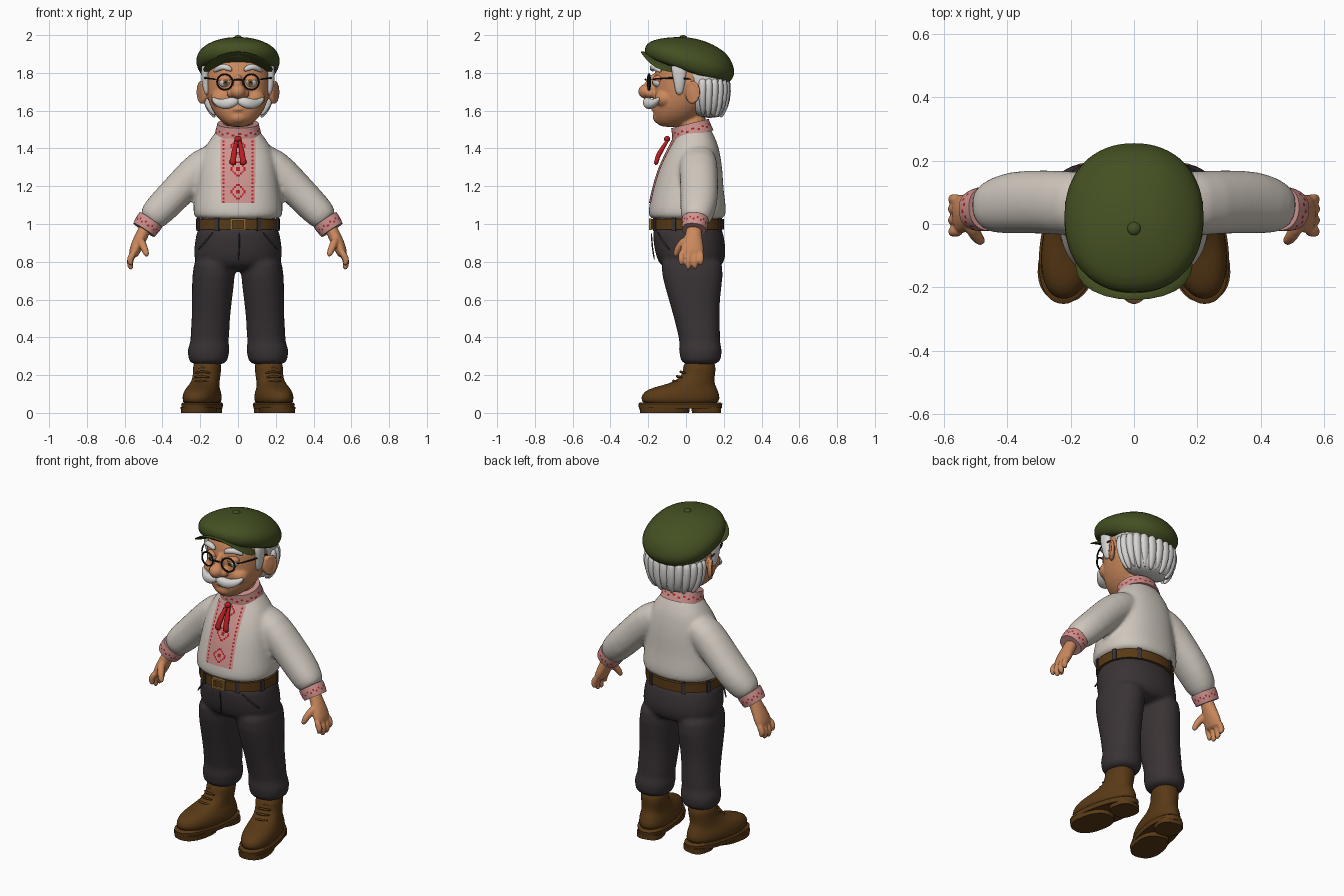
import bpy, bmesh, math
from mathutils import Vector, Matrix

if "Cube" in bpy.data.objects:
    bpy.data.objects.remove(bpy.data.objects["Cube"])

COLOURS = {
    "shirt_linen": (.62, .57, .51), "trouser_charcoal": (.042, .033, .035),
    "boot_brown": (.1, .042, .008), "skin": (.6, .25, .11),
    "white_hair": (.68, .67, .65), "red_thread": (.5, .012, .015),
    "pink_embroidery": (.6, .29, .27), "cap_green": (.058, .08, .016),
    "dark_wire": (.012, .012, .013), "brass": (.27, .15, .035)}
MATS = {}
for label, rgb in COLOURS.items():
    m = bpy.data.materials.new(label)
    m.use_nodes = True
    m.diffuse_color = (*rgb, 1)
    m.node_tree.nodes["Principled BSDF"].inputs["Base Color"].default_value = (*rgb, 1)
    MATS[label] = m


def new(name, bm, *mats):
    bmesh.ops.recalc_face_normals(bm, faces=bm.faces)
    me = bpy.data.meshes.new(name)
    bm.to_mesh(me)
    bm.free()
    for k in mats:
        me.materials.append(MATS[k])
    for p in me.polygons:
        p.use_smooth = True
    ob = bpy.data.objects.new(name, me)
    bpy.context.scene.collection.objects.link(ob)
    return ob


def rotated(loc, rot=(0, 0, 0), scale=(1, 1, 1)):
    turn = [Matrix.Rotation(math.radians(a), 4, ax) for a, ax in zip(rot, "XYZ")]
    return Matrix.Translation(loc) @ turn[2] @ turn[1] @ turn[0] @ Matrix.Diagonal((*scale, 1))


def outline(a, e):
    c, s = math.cos(a), math.sin(a)
    return math.copysign(abs(c) ** (2 / e), c), math.copysign(abs(s) ** (2 / e), s)


def tube(name, pts, *mats, flat=False, n=16, e=2.2, sub=1, matrix=None):
    """Loft rings (x, y, z, width, depth) along a path; flat keeps rings level."""
    bm = bmesh.new()
    cs = [Vector(p[:3]) for p in pts]
    ref = Vector((0, 0, 1)) if abs((cs[-1] - cs[0]).normalized().y) > .8 else Vector((0, 1, 0))
    rings = []
    for i, p in enumerate(pts):
        t = (cs[min(i + 1, len(cs) - 1)] - cs[max(i - 1, 0)]).normalized()
        if flat:
            t = Vector((0, 0, 1))
        u = ref.cross(t).normalized()
        v = t.cross(u)
        shape = [outline(math.tau * k / n, e) for k in range(n)]
        rings.append([bm.verts.new(cs[i] + u * c * p[3] + v * s * p[4]) for c, s in shape])
    for a, b in zip(rings, rings[1:]):
        for k in range(n):
            bm.faces.new((a[k], a[(k + 1) % n], b[(k + 1) % n], b[k]))
    bm.faces.new(rings[0])
    bm.faces.new(rings[-1])
    if matrix:
        bm.transform(matrix)
    ob = new(name, bm, *mats)
    if sub:
        ob.modifiers.new("round", "SUBSURF").levels = sub
        ob.modifiers["round"].render_levels = sub
    return ob


def stack(name, rows, *mats, **kw):
    """Level rings given as (z, y, half width, half depth)."""
    return tube(name, [(0, y, z, a, b) for z, y, a, b in rows], *mats, flat=True, **kw)


def cord(name, pts, r, mat):
    return tube(name, [(*p, r, r) for p in pts], mat, n=8, e=2)


def ball(name, loc, scale, mat, rot=(0, 0, 0)):
    bm = bmesh.new()
    bmesh.ops.create_uvsphere(bm, u_segments=24, v_segments=14, radius=1, matrix=rotated(loc, rot, scale))
    return new(name, bm, mat)


def box(name, loc, scale, mat, rot=(0, 0, 0)):
    bm = bmesh.new()
    bmesh.ops.create_cube(bm, size=2, matrix=rotated(loc, rot, scale))
    return new(name, bm, mat)


def ring(name, major, minor, matrix, mat):
    return_pts = [(major * math.cos(a), major * math.sin(a)) for a in (math.tau * k / 32 for k in range(32))]
    bm = bmesh.new()
    loops = []
    for x, y in return_pts:
        d = Vector((x, y, 0)).normalized()
        loops.append([bm.verts.new(Vector((x, y, 0)) + d * minor * math.cos(b) + Vector((0, 0, minor * math.sin(b))))
                      for b in (math.tau * k / 8 for k in range(8))])
    for a, b in zip(loops, loops[1:] + loops[:1]):
        for k in range(8):
            bm.faces.new((a[k], a[(k + 1) % 8], b[(k + 1) % 8], b[k]))
    bm.transform(matrix)
    return new(name, bm, mat)


def mirror(ob):
    ob.modifiers.new("other_side", "MIRROR").use_mirror_merge = False
    return ob


def fuse(obs, voxel, soften):
    with bpy.context.temp_override(active_object=obs[0], object=obs[0],
                                   selected_objects=obs, selected_editable_objects=obs):
        bpy.ops.object.join()
    r = obs[0].modifiers.new("blend", "REMESH")
    r.mode, r.voxel_size, r.use_smooth_shade = "VOXEL", voxel, True
    s = obs[0].modifiers.new("soften", "SMOOTH")
    s.factor, s.iterations = .5, soften
    return obs[0]


# Shirt: body and both sleeves blended together
parts = [stack("shirt", [(1.02, .005, .215, .185), (1.04, .005, .238, .207), (1.09, .008, .24, .207),
                         (1.18, .01, .224, .189), (1.28, .022, .212, .174), (1.36, .035, .197, .149),
                         (1.43, .045, .165, .124), (1.49, .045, .115, .092), (1.52, .04, .1, .085)],
               "shirt_linen", n=24, e=2.3)]
for s in (1, -1):
    parts.append(tube("sleeve", [(s * .08, .06, 1.37, .08, .1), (s * .19, .065, 1.31, .098, .105),
                                 (s * .285, .07, 1.21, .092, .102), (s * .38, .07, 1.11, .09, .102),
                                 (s * .445, .055, 1.045, .083, .088), (s * .478, .048, 1.005, .062, .064)],
                      "shirt_linen"))
shirt = fuse(parts, .012, 5)

# Embroidered front panel wrapped onto the shirt
bm = bmesh.new()
bmesh.ops.create_grid(bm, x_segments=18, y_segments=34, size=1,
                      matrix=rotated((0, -.4, 1.28), (90, 0, 0), (.09, .17, 1)))
for f in bm.faces:
    c = f.calc_center_median()
    i, j = int((c.x + .09) * 100), int((c.z - 1.11) * 100)
    diamond = int(abs(i - 8.5) + abs(j % 12 - 5.5))
    f.material_index = int(diamond in (1, 4) or (i in (1, 16) and j % 2 == 0))
panel = new("embroidered_panel", bm, "pink_embroidery", "red_thread")
w = panel.modifiers.new("wrap", "SHRINKWRAP")
w.target, w.wrap_method, w.wrap_mode, w.offset = shirt, "PROJECT", "ABOVE_SURFACE", .005
w.use_project_y = True

# Collar and cuffs with stitched red squares
collar = stack("collar", [(-.035, 0, .124, .112), (-.015, 0, .12, .109), (-.005, 0, .118, .107),
                          (.005, 0, .115, .105), (.03, 0, .11, .102)], "pink_embroidery", "red_thread",
               n=48, sub=0, matrix=rotated((0, .028, 1.503), (14, 0, 0)))
cuff = mirror(tube("cuffs", [(.462, .049, 1.022, .072, .07), (.475, .047, 1.003, .072, .07),
                             (.481, .046, .994, .071, .069), (.487, .045, .985, .07, .068),
                             (.498, .043, .968, .066, .064)], "pink_embroidery", "red_thread", n=48, sub=0))
for ob in (collar, cuff):
    for p in ob.data.polygons:
        row, k = divmod(p.index, 48)
        p.material_index = int(row in (1, 2) and (k + 2 * row) % 4 == 0)

# Neck tie with two tassels
mirror(tube("tassels", [(.006, -.09, 1.455, .008, .008), (.016, -.122, 1.405, .011, .011),
                        (.021, -.143, 1.37, .018, .014), (.024, -.15, 1.355, .012, .011),
                        (.03, -.162, 1.31, .024, .014)], "red_thread"))
ball("tie_knot", (0, -.1, 1.45), (.02, .016, .016), "red_thread")

# Trousers
parts = [stack("trousers", [(1.0, .008, .212, .182), (.95, .01, .222, .188), (.87, .022, .236, .192),
                            (.8, .028, .235, .18), (.75, .03, .19, .14)], "trouser_charcoal", n=24)]
for s in (1, -1):
    legs = [(.12, .025, .86, .11, .175), (.13, .035, .72, .117, .166), (.138, .043, .6, .108, .137),
            (.145, .06, .48, .102, .12), (.149, .07, .41, .106, .114), (.151, .072, .38, .1, .108),
            (.156, .077, .33, .117, .118), (.157, .077, .305, .107, .111), (.158, .078, .28, .11, .112),
            (.158, .075, .25, .08, .08)]
    parts.append(tube("leg", [(s * p[0], *p[1:]) for p in legs], "trouser_charcoal", flat=True))
fuse(parts, .012, 4)
cord("fly_seam", [(.006, -.183, .96), (.008, -.18, .88), (0, -.165, .8)], .004, "trouser_charcoal")
mirror(cord("pocket_seams", [(.13, -.152, .96), (.17, -.125, .91), (.215, -.085, .86)], .005, "trouser_charcoal"))

# Belt, loops and buckle
stack("belt", [(.97, .008, .222, .192), (1.026, .008, .222, .192)], "boot_brown", n=48, sub=0)
for deg in (20, 62, 118, 160, 200, 242, 298, 340):
    c, s = outline(math.radians(deg), 2.2)
    box("belt_loop", (.222 * c, .008 + .192 * s, .998), (.006, .012, .034), "trouser_charcoal", (0, 0, deg))
for s in (1, -1):
    box("buckle_side", (s * .036, -.19, .998), (.006, .007, .03), "brass")
    box("buckle_bar", (0, -.19, .998 + s * .026), (.04, .007, .005), "brass")

# Boots, toes turned out
place = rotated((.19, -.03, 0), (0, 0, 12))


def boot(name, pts, **kw):
    return mirror(tube(name, pts, "boot_brown", flat=True, matrix=place, **kw))


boot("boot_uppers", [(0, 0, .035, .09, .212), (0, 0, .08, .097, .214), (0, .003, .112, .09, .203),
                     (0, .025, .136, .08, .17), (0, .065, .155, .074, .12), (-.003, .092, .185, .072, .092),
                     (-.005, .105, .22, .073, .086), (-.005, .105, .29, .076, .086)], n=24)
boot("boot_welts", [(0, 0, .022, .097, .222), (0, 0, .048, .1, .226), (0, 0, .054, .093, .218)], n=48, sub=0)
boot("boot_heels", [(0, .142, 0, .073, .075), (0, .14, .03, .075, .077)], n=32, sub=0, e=2.8)
boot("boot_soles", [(0, -.085, 0, .088, .13), (0, -.085, .03, .092, .134)], n=32, sub=0, e=2.4)
for k in range(4):
    y, z = -.05 + .02 * k, .162 + .024 * k
    lace = cord("boot_laces", [(-.045, y + .035, z), (0, y, z + .012), (.045, y + .035, z)], .007, "boot_brown")
    lace.data.transform(place)
    mirror(lace)

# Hands: palm, four fingers and thumb
for s, side in ((1, "left"), (-1, "right")):
    def limb(name, pts):
        return tube(name, [(s * p[0], *p[1:]) for p in pts], "skin", n=12, e=2)
    parts = [limb(side + "_hand", [(.48, .045, 1.0, .036, .042), (.51, .04, .94, .035, .044),
                                   (.533, .035, .89, .035, .062), (.55, .03, .85, .03, .066),
                                   (.557, .03, .825, .022, .058)])]
    for y, tip in ((-.024, .785), (.012, .762), (.047, .765), (.078, .785)):
        parts.append(limb("finger", [(.548, y, .86, .018, .017), (.571, y, .815, .02, .018),
                                     (.573, y, tip + .02, .018, .017), (.563, y, tip - .006, .011, .011)]))
    parts.append(limb("thumb", [(.522, .01, .925, .024, .026), (.502, -.035, .885, .021, .021),
                                (.487, -.052, .85, .019, .018), (.48, -.057, .825, .01, .01)]))
    fuse(parts, .006, 3)

# Head with nose, cheeks, chin and ears
parts = [stack("head", [(1.512, -.075, .035, .05), (1.53, -.07, .075, .088), (1.57, -.05, .118, .122),
                        (1.62, -.03, .147, .147), (1.68, 0, .167, .172), (1.75, .01, .174, .18),
                        (1.82, .01, .172, .177), (1.88, .01, .14, .15), (1.92, .02, .08, .09)], "skin", n=24),
         stack("neck", [(1.44, .035, .09, .085), (1.62, .03, .09, .085)], "skin"),
         ball("chin", (0, -.125, 1.567), (.06, .052, .042), "skin"),
         ball("lower_lip", (0, -.165, 1.607), (.035, .02, .012), "skin"),
         ball("nose", (0, -.208, 1.702), (.042, .046, .04), "skin"),
         ball("nose_bridge", (0, -.18, 1.745), (.024, .035, .05), "skin", (-20, 0, 0))]
for s in (1, -1):
    parts += [ball("nostril", (s * .035, -.19, 1.692), (.026, .03, .025), "skin"),
              ball("cheek", (s * .085, -.112, 1.665), (.06, .055, .05), "skin"),
              ball("ear", (s * .188, .032, 1.695), (.016, .04, .062), "skin", (0, 0, -s * 28)),
              ring("ear_rim", 1, .2, rotated((s * .195, .036, 1.698), (0, 90, -s * 28), (.052, .037, .05)), "skin")]
fuse(parts, .007, 3)

# Eyes and spectacles
for name, loc, size, mat in (("eyes", (.068, -.142, 1.752), (.034, .034, .03), "white_hair"),
                             ("eyelids", (.068, -.139, 1.766), (.038, .036, .025), "skin"),
                             ("irises", (.066, -.166, 1.75), (.017, .013, .017), "brass"),
                             ("pupils", (.066, -.173, 1.75), (.009, .008, .009), "dark_wire")):
    mirror(ball(name, loc, size, mat))
mirror(ring("spectacle_rims", .041, .005, rotated((.07, -.196, 1.752), (90, 0, 8)), "dark_wire"))
cord("spectacle_bridge", [(-.03, -.203, 1.76), (0, -.222, 1.768), (.03, -.203, 1.76)], .005, "dark_wire")
mirror(cord("spectacle_arms", [(.11, -.19, 1.765), (.165, -.12, 1.772), (.185, -.03, 1.775), (.188, .03, 1.765)],
            .005, "dark_wire"))

# Moustache and eyebrows
mirror(tube("moustache", [(-.004, -.198, 1.655, .016, .018), (.03, -.206, 1.645, .029, .027),
                          (.065, -.196, 1.634, .031, .028), (.1, -.172, 1.638, .023, .022),
                          (.125, -.152, 1.655, .014, .014), (.136, -.143, 1.668, .005, .005)], "white_hair", sub=2))
mirror(tube("eyebrows", [(.03, -.176, 1.812, .01, .012), (.06, -.178, 1.832, .018, .018),
                         (.095, -.163, 1.832, .017, .018), (.13, -.132, 1.805, .008, .01)], "white_hair", sub=2))

# Hair: back mass, sideburns and overlapping locks
stack("hair", [(1.56, .125, .1, .06), (1.6, .112, .145, .1), (1.66, .11, .17, .115), (1.74, .1, .182, .122),
               (1.82, .08, .186, .13), (1.86, .07, .16, .12)], "white_hair", n=24)
mirror(tube("sideburns", [(.172, -.04, 1.86, .02, .045), (.176, -.035, 1.8, .022, .04),
                          (.17, -.035, 1.73, .02, .026), (.162, -.035, 1.68, .012, .018)], "white_hair"))
for k in range(13):
    a = math.radians(-6 + 16 * k)
    x, y = math.cos(a), math.sin(a)
    low = .012 * (k % 2)
    tube("hair_lock", [(.17 * x, .1 + .11 * y, 1.78, .025, .025), (.174 * x, .1 + .12 * y, 1.7, .03, .022),
                       (.152 * x, .1 + .11 * y, 1.62 - low, .024, .018),
                       (.122 * x, .1 + .085 * y, 1.572 - low, .006, .006)], "white_hair", n=10)

# Flat cap, peak and button
tilt = rotated((0, 0, 1.81), (-19, 0, 0))
stack("cap_crown", [(-.004, 0, .185, .21), (.006, 0, .208, .232), (.05, 0, .225, .252), (.085, .005, .218, .24),
                    (.118, .016, .192, .205), (.152, .035, .14, .15), (.174, .04, .08, .085), (.181, .04, .02, .02)],
      "cap_green", n=32, matrix=tilt)
peak = ball("cap_peak", (0, -.125, .018), (.185, .135, .014), "cap_green")
for v in peak.data.vertices:
    v.co.z -= 1.6 * v.co.x ** 2
peak.data.transform(tilt)
ball("cap_button", (0, -.015, 1.984), (.022, .022, .016), "cap_green")

# Keep hard edges on the parts that are not rounded
bpy.ops.object.select_all(action="DESELECT")
for ob in bpy.context.scene.objects:
    if ob.type == "MESH" and not any(m.type in ("SUBSURF", "REMESH") for m in ob.modifiers):
        ob.select_set(True)
        bpy.context.view_layer.objects.active = ob
bpy.ops.object.shade_smooth_by_angle(angle=math.radians(40))
